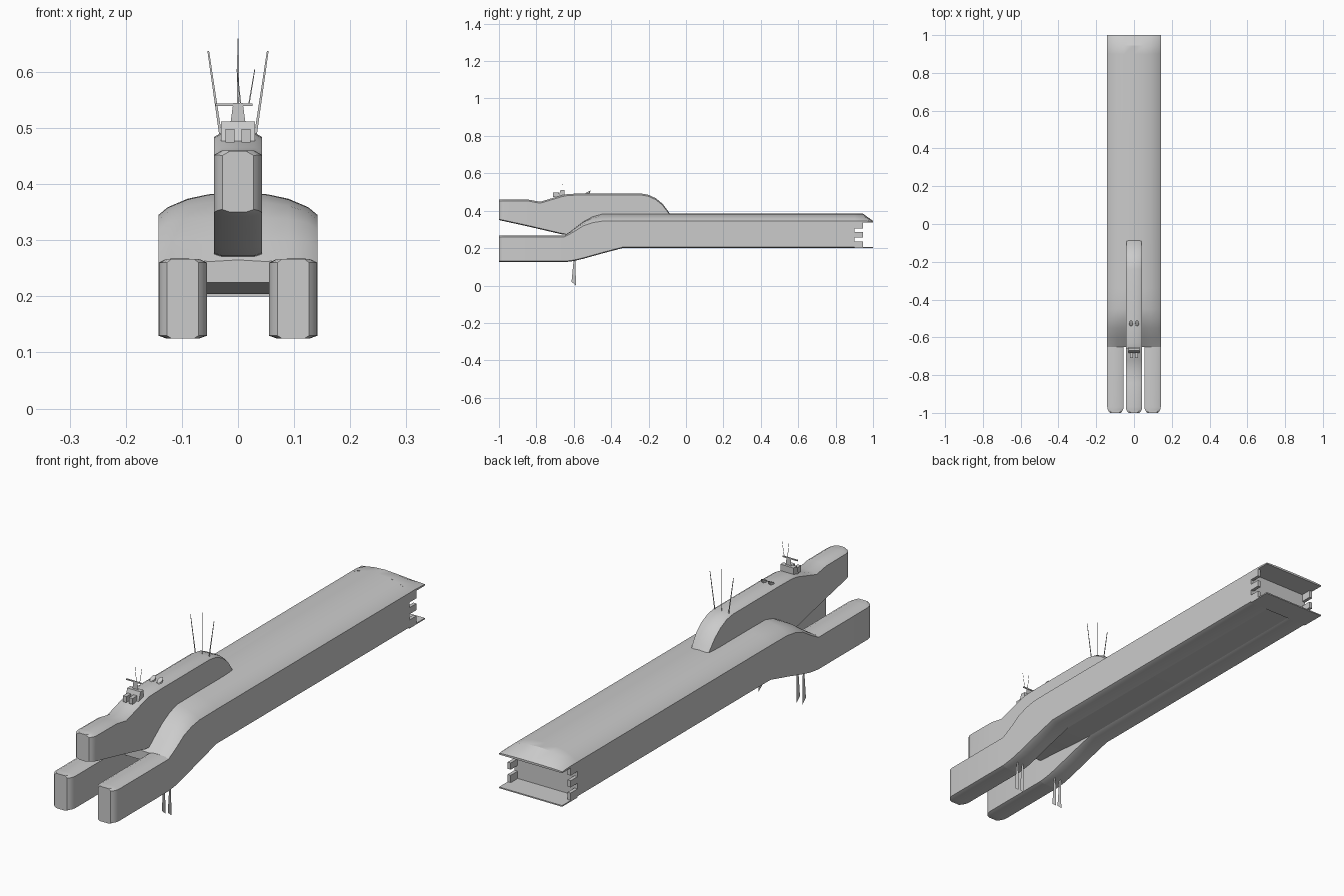
import bpy, bmesh
from math import radians, cos, sin, pi

if "Cube" in bpy.data.objects:
    bpy.data.objects.remove(bpy.data.objects["Cube"])


def make(name, verts, faces, smooth=True):
    me = bpy.data.meshes.new(name)
    me.from_pydata(verts, [], faces)
    bm = bmesh.new()
    bm.from_mesh(me)
    bmesh.ops.recalc_face_normals(bm, faces=bm.faces)
    bm.to_mesh(me)
    bm.free()
    ob = bpy.data.objects.new(name, me)
    bpy.context.collection.objects.link(ob)
    if smooth:
        bpy.ops.object.select_all(action='DESELECT')
        ob.select_set(True)
        bpy.context.view_layer.objects.active = ob
        bpy.ops.object.shade_smooth_by_angle(angle=radians(32))
    return ob


def loft(name, rings):
    """Skin a list of (y, [(x, z), ...]) sections and cap both ends."""
    n = len(rings[0][1])
    verts = [(x, y, z) for y, sec in rings for x, z in sec]
    faces = [(r * n + i, r * n + (i + 1) % n, (r + 1) * n + (i + 1) % n, (r + 1) * n + i)
             for r in range(len(rings) - 1) for i in range(n)]
    faces += [tuple(range(n)), tuple(range(len(verts) - n, len(verts)))]
    return make(name, verts, faces)


def mirrored(half):
    """Close a half section whose first and last points lie on x = 0."""
    return half + [(-x, z) for x, z in half[-2:0:-1]]


def octagon(cx, w, c, top, bot, dt, db):
    """Upright section with chamfered top and bottom corners."""
    return [(cx - w + c, top), (cx + w - c, top), (cx + w, top - dt), (cx + w, bot + db),
            (cx + w - c, bot), (cx - w + c, bot), (cx - w, bot + db), (cx - w, top - dt)]


def box(name, x0, x1, y0, y1, z0, z1, slope=0):
    v = [(x, y + (slope if z == z1 and y == y0 else 0), z)
         for x in (x0, x1) for y in (y0, y1) for z in (z0, z1)]
    f = [(0, 1, 3, 2), (4, 6, 7, 5), (0, 4, 5, 1), (2, 3, 7, 6), (0, 2, 6, 4), (1, 5, 7, 3)]
    return make(name, v, f, False)


def ribbon(name, y, x0, z0, x1, z1, w):
    """Flat upright strip facing the front."""
    make(name, [(x0 - w, y, z0), (x0 + w, y, z0), (x1 + w * .6, y, z1), (x1 - w * .6, y, z1)],
         [(0, 1, 2, 3)], False)


# main hull: y, centre top, inner top, shoulder, side edge, outer bottom, centre bottom
stations = [(-.65, .265, .262, .267, .260, .125, .225),
            (-.60, .305, .302, .297, .287, .131, .222),
            (-.55, .343, .340, .331, .319, .143, .219),
            (-.50, .370, .367, .350, .336, .157, .215),
            (-.45, .384, .381, .358, .344, .171, .211),
            (-.34, .385, .382, .359, .345, .200, .204),
            (.90, .385, .382, .359, .345, .200, .204)]
rings = []
for y, tc, ti, ts, te, bo, bc in stations:
    rings.append((y, mirrored([(0, tc), (.052, ti), (.09, (ti + ts) / 2 + .003), (.125, ts), (.142, te),
                               (.142, bo + .005), (.128, bo), (.069, bo),
                               (.055, min(bo + .005, bc)), (.055, bc), (0, bc)])))
loft("main_hull", rings)

# overhanging stern roof, sloping down to a thin edge
roof = []
for y, k in ((.90, 1), (.945, 1), (1, .06)):
    roof.append((y, mirrored([(0, .343 + .042 * k), (.052, .343 + .039 * k), (.09, .343 + .031 * k),
                              (.125, .343 + .016 * k), (.142, .342 + .003 * k),
                              (.142, .337), (0, .337)])))
loft("stern_roof", roof)
box("stern_floor", -.142, .142, .90, 1, .2, .205)

# notched side walls at the stern
for s in (-1, 1):
    for z0, z1 in ((.203, .235), (.258, .285), (.306, .34)):
        xs = sorted((s * .128, s * .142))
        box("stern_tab", xs[0], xs[1], .90, .945, z0, z1)

# twin front prongs with rounded noses
for s in (-1, 1):
    loft("front_prong", [(y, octagon(s * .0985, w, c, .267, .125, .007, .005))
                         for y, w, c in ((-1, .028, .008), (-.993, .035, .010), (-.982, .041, .013),
                                         (-.968, .0435, .015), (-.65, .0435, .015))])

# dorsal head: y, half width, top, bottom
head = [(-1, .028, .459, .350), (-.993, .035, .460, .3485), (-.982, .041, .460, .346),
        (-.968, .043, .460, .343), (-.84, .043, .459, .315), (-.78, .043, .448, .301),
        (-.72, .043, .466, .287), (-.66, .043, .484, .273), (-.63, .043, .490, .270),
        (-.55, .043, .492, .300), (-.24, .043, .492, .33), (-.20, .043, .485, .33),
        (-.16, .043, .466, .33), (-.125, .042, .437, .33), (-.10, .040, .404, .33),
        (-.078, .036, .372, .33)]
loft("dorsal_head", [(y, octagon(0, w, .014, t, b, .008, .005)) for y, w, t, b in head])

# rear antenna trio
ribbon("antenna_centre", -.23, 0, .485, 0, .66, .002)
for s in (-1, 1):
    ribbon("antenna_side", -.23, s * .03, .48, s * .053, .637, .0025)

# bridge block with twin boxes and mast
box("bridge_block", -.03, .03, -.685, -.65, .47, .512, .015)
for s in (-1, 1):
    xs = sorted((s * .006, s * .022))
    box("bridge_pod", xs[0], xs[1], -.71, -.68, .474, .498)
ribbon("mast_plate", -.66, 0, .505, 0, .545, .014)
box("mast_bar", -.04, .026, -.662, -.658, .539, .544)
ribbon("mast_whip", -.66, .005, .54, -.002, .605, .0012)
ribbon("mast_whip", -.66, .019, .54, .03, .605, .0012)

# small domes on top of the head, tilted forward
for s in (-1, 1):
    n, cx = 10, s * .016
    low = [(cx + .010 * cos(2 * pi * i / n), -.53 + .014 * sin(2 * pi * i / n), .488) for i in range(n)]
    top = [(x, y + .006, .501 + (y + .53) * .5) for x, y, z in low]
    make("sensor_dome", low + top, [(i, (i + 1) % n, n + (i + 1) % n, n + i) for i in range(n)]
         + [tuple(range(n)), tuple(range(n, 2 * n))])

# paired keel fins below each prong
for x in (-.112, -.085, .085, .112):
    make("keel_fin", [(x, -.600, .145), (x, -.592, .145), (x, -.588, 0), (x, -.612, .02)],
         [(0, 1, 2, 3)], False)
